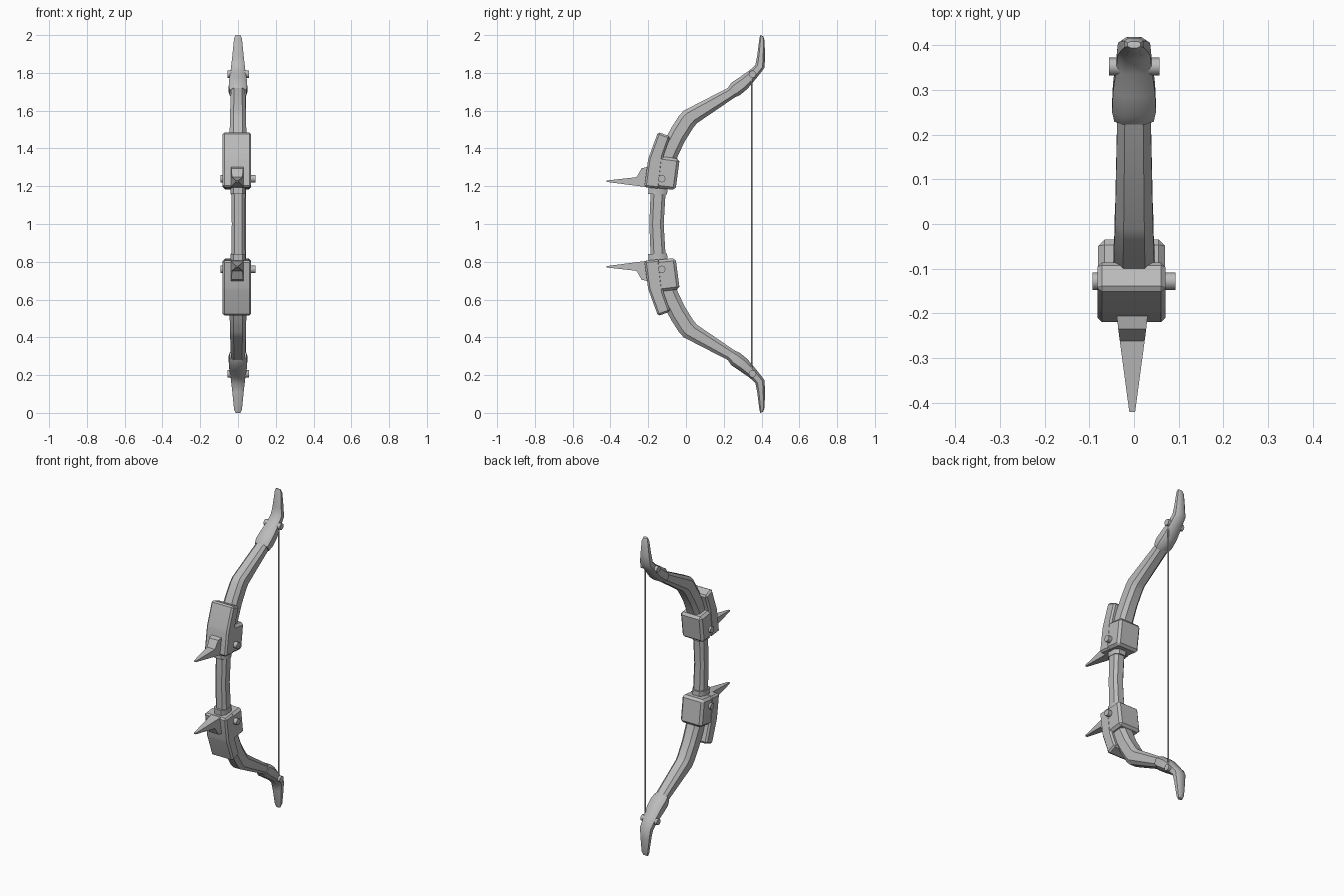
import bpy, bmesh, math
from mathutils import Vector

if "Cube" in bpy.data.objects:
    bpy.data.objects.remove(bpy.data.objects["Cube"])

grey = bpy.data.materials.new("plain grey")
grey.use_nodes = True
grey.diffuse_color = (0.5, 0.5, 0.5, 1)
grey.node_tree.nodes["Principled BSDF"].inputs["Base Color"].default_value = (0.5, 0.5, 0.5, 1)


def finish(bm, name, bevel=0, angle=40):
    """Turn a bmesh into a shaded object, with optional chamfered edges."""
    bmesh.ops.recalc_face_normals(bm, faces=bm.faces)
    if bevel:
        bmesh.ops.bevel(bm, geom=bm.edges[:], offset=bevel, segments=1, affect='EDGES')
    mesh = bpy.data.meshes.new(name)
    bm.to_mesh(mesh)
    bm.free()
    mesh.materials.append(grey)
    obj = bpy.data.objects.new(name, mesh)
    bpy.context.collection.objects.link(obj)
    bpy.ops.object.select_all(action='DESELECT')
    obj.select_set(True)
    bpy.context.view_layer.objects.active = obj
    bpy.ops.object.shade_smooth_by_angle(angle=math.radians(angle))
    return obj


def flip(z, side):
    return 1 + side * (z - 1)


def loft(name, stations, side=1, cut=0.55, x=0):
    """Chamfered sections; each station is outer y, z, inner y, z, half width."""
    bm = bmesh.new()
    rings = []
    section = [(1, cut), (cut, 1), (-cut, 1), (-1, cut), (-1, -cut), (-cut, -1), (cut, -1), (1, -cut)]
    for yo, zo, yi, zi, half in stations:
        outer, inner = Vector((x, yo, flip(zo, side))), Vector((x, yi, flip(zi, side)))
        mid, arm = (outer + inner) / 2, (outer - inner) / 2
        rings.append([bm.verts.new(mid + arm * v + Vector((half * u, 0, 0))) for u, v in section])
    for a, b in zip(rings, rings[1:]):
        for i in range(8):
            j = (i + 1) % 8
            bm.faces.new((a[i], a[j], b[j], b[i]))
    bm.faces.new(rings[0])
    bm.faces.new(rings[-1])
    return finish(bm, name)


def slab(name, profile, x0, x1, side, bevel):
    """Side profile extruded across x."""
    bm = bmesh.new()
    face = bm.faces.new([bm.verts.new((x0, y, flip(z, side))) for y, z in profile])
    new = bmesh.ops.extrude_face_region(bm, geom=[face])["geom"]
    bmesh.ops.translate(bm, vec=(x1 - x0, 0, 0), verts=[v for v in new if isinstance(v, bmesh.types.BMVert)])
    return finish(bm, name, bevel, 25)


def rod(name, start, end, radius, sides):
    start, end = Vector(start), Vector(end)
    bm = bmesh.new()
    bmesh.ops.create_cone(bm, cap_ends=True, segments=sides, radius1=radius, radius2=radius,
                          depth=(end - start).length)
    turn = (end - start).to_track_quat('Z', 'Y')
    for v in bm.verts:
        v.co = turn @ v.co + (start + end) / 2
    return finish(bm, name, angle=50)


# Grip and bowstring
loft("grip", [(-0.186, 0.8, -0.106, 0.8, 0.037), (-0.194, 1, -0.118, 1, 0.035),
              (-0.186, 1.2, -0.106, 1.2, 0.037)], x=0.002)
rod("bowstring", (0.04, 0.347, 0.205), (0.04, 0.347, 1.795), 0.004, 6)

for side, place in ((1, "upper"), (-1, "lower")):
    # Collar at the end of the grip
    loft(place + "_collar", [(-0.2, 1.16, -0.1, 1.157, 0.041), (-0.198, 1.2, -0.097, 1.2, 0.041)], side)
    # Curved limb
    loft(place + "_limb", [(-0.185, 1.25, -0.085, 1.23, 0.046), (-0.13, 1.41, -0.05, 1.345, 0.047),
                           (-0.08, 1.505, -0.008, 1.435, 0.044), (-0.037, 1.573, 0.042, 1.515, 0.043),
                           (-0.012, 1.6, 0.06, 1.535, 0.042), (0.25, 1.735, 0.28, 1.685, 0.037)], side)
    # Thicker sleeve running into the hooked tip
    loft(place + "_tip", [(0.222, 1.72, 0.252, 1.668, 0.044), (0.24, 1.748, 0.285, 1.682, 0.049),
                          (0.285, 1.778, 0.325, 1.715, 0.047), (0.335, 1.812, 0.377, 1.777, 0.04),
                          (0.367, 1.842, 0.416, 1.828, 0.036), (0.377, 1.89, 0.418, 1.89, 0.03),
                          (0.389, 1.985, 0.416, 1.972, 0.021), (0.394, 2, 0.408, 1.995, 0.014)], side)
    # Riser block and the plate rising from it
    slab(place + "_block", [(-0.217, 1.197), (-0.055, 1.18), (-0.033, 1.345), (-0.19, 1.365)],
         -0.08, 0.069, side, 0.014)
    slab(place + "_plate", [(-0.221, 1.195), (-0.14, 1.187), (-0.12, 1.36), (-0.083, 1.463),
                            (-0.148, 1.487), (-0.2, 1.345)], -0.082, 0.07, side, 0.01)
    # Spike, narrowing to its point
    spike = slab(place + "_spike", [(-0.19, 1.305), (-0.235, 1.295), (-0.262, 1.248), (-0.421, 1.23),
                                    (-0.421, 1.223), (-0.19, 1.193)], -0.036, 0.036, side, 0)
    for v in spike.data.vertices:
        v.co.x *= 1 - 0.82 * max(0, (-0.2 - v.co.y) / 0.221)
        v.co.x -= 0.004
    # Cross pins
    rod(place + "_block_pin", (-0.093, -0.128, flip(1.24, side)), (0.093, -0.128, flip(1.24, side)), 0.02, 8)
    rod(place + "_string_pin", (-0.056, 0.352, flip(1.793, side)), (0.057, 0.352, flip(1.793, side)), 0.02, 8)
